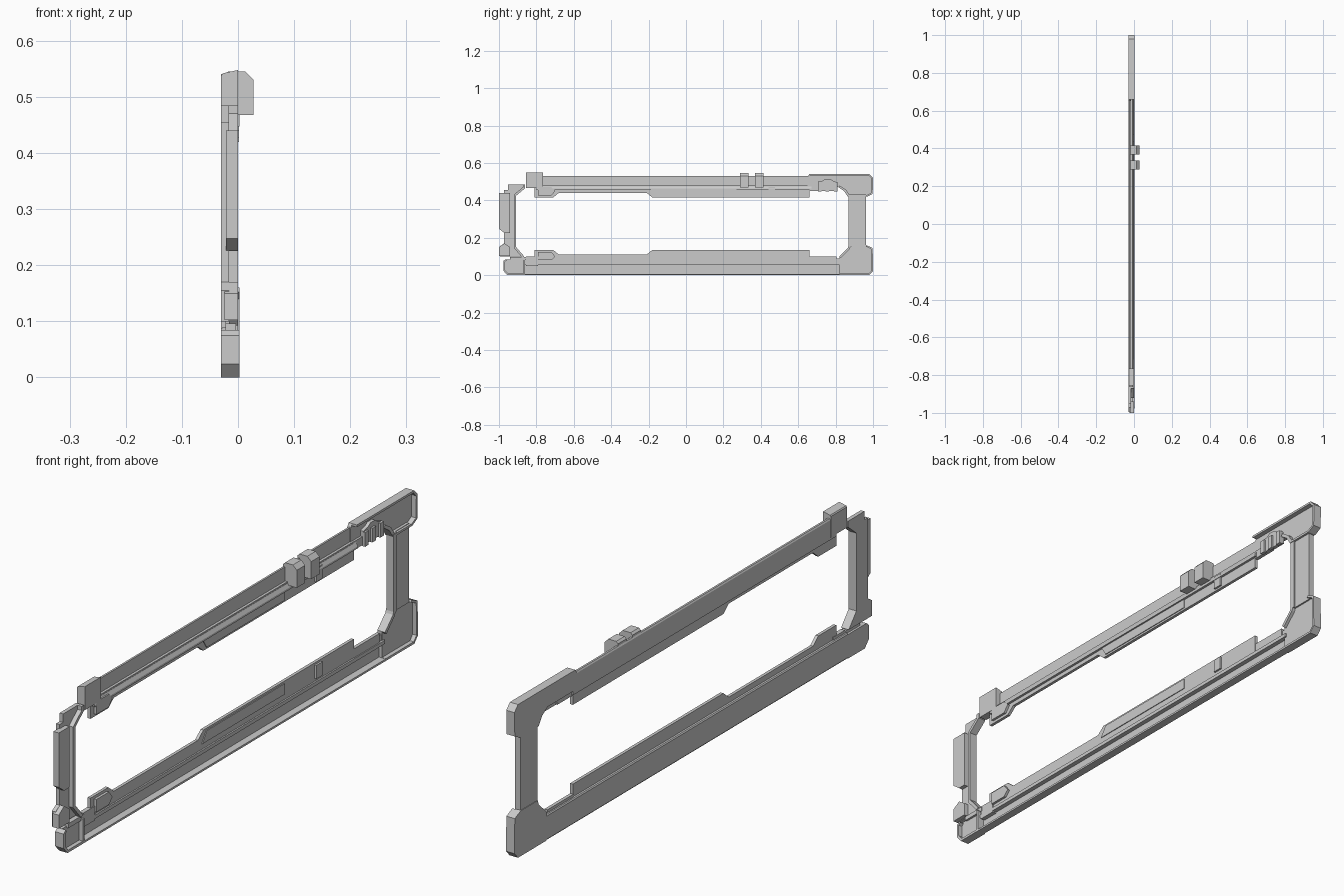
import bpy, bmesh
from mathutils import Vector

if "Cube" in bpy.data.objects:
    bpy.data.objects.remove(bpy.data.objects["Cube"])

def loft(name, a, b):
    bm = bmesh.new()
    va = [bm.verts.new(p) for p in a]
    vb = [bm.verts.new(p) for p in b]
    n = len(a)
    bm.faces.new(va)
    bm.faces.new(vb[::-1])
    for i in range(n):
        j = (i + 1) % n
        bm.faces.new((va[i], vb[i], vb[j], va[j]))
    bmesh.ops.recalc_face_normals(bm, faces=bm.faces)
    me = bpy.data.meshes.new(name)
    bm.to_mesh(me)
    bm.free()
    ob = bpy.data.objects.new(name, me)
    bpy.context.collection.objects.link(ob)
    return ob

def plate(name, yz, x0, x1):
    return loft(name, [(x0, y, z) for y, z in yz], [(x1, y, z) for y, z in yz])

def section(name, xz, y0, y1):
    return loft(name, [(x, y0, z) for x, z in xz], [(x, y1, z) for x, z in xz])

def box(name, x0, x1, y0, y1, z0, z1):
    return plate(name, [(y0, z0), (y1, z0), (y1, z1), (y0, z1)], x0, x1)

def rim(name, path, t, x0, x1):
    # raised lip of width t on the left side of an open path
    pts = [Vector(p) for p in path]
    inner = []
    for i, p in enumerate(pts):
        ns = []
        for a, b in ((i - 1, i), (i, i + 1)):
            if a >= 0 and b < len(pts):
                d = (pts[b] - pts[a]).normalized()
                ns.append(Vector((-d.y, d.x)))
        m = sum(ns, Vector((0, 0))).normalized()
        inner.append(p + m * t / m.dot(ns[0]))
    return plate(name, [tuple(p) for p in pts + inner[::-1]], x0, x1)

# bottom rail: channel with floor, wall and stepped shelf
section("bottom_rail", [(-.03, .004), (-.027, 0), (.003, 0), (.003, .007), (-.023, .007),
        (-.023, .055), (-.006, .055), (-.006, .068), (-.014, .068), (-.014, .09), (-.027, .09),
        (-.03, .086)], -.86, .83)
# top rail: thin wall with ledge along its lower edge
section("top_rail", [(-.028, .455), (0, .455), (0, .462), (-.008, .475), (-.018, .475),
        (-.018, .53), (-.025, .53), (-.028, .525)], -.80, .67)

# stepped inner strips, mirrored about the middle height
strip = [(-.81, .07), (.66, .07), (.66, .135), (-.18, .135), (-.21, .11), (-.68, .11),
         (-.71, .135), (-.81, .135)]
def flip(yz, up):
    return [(y, .55 - z if up else z) for y, z in yz]
for up, side in ((False, "bottom"), (True, "top")):
    plate(side + "_strip", flip(strip, up), -.02, -.009)
    plate(side + "_strip_panel", flip([(-.19, .09), (.27, .09), (.27, .128), (-.165, .128)], up), -.012, -.006)
    plate(side + "_strip_end_pad", flip([(-.79, .08), (-.72, .08), (-.70, .1), (-.72, .125), (-.79, .125)], up), -.012, 0)
    plate(side + "_strip_tab", flip([(.44, .08), (.475, .08), (.475, .128), (.44, .128)], up), -.012, -.002)
box("bottom_rail_step", -.022, -.01, .66, .805, .06, .1)
box("bottom_left_tab", -.022, -.006, -.855, -.79, .05, .1)
box("top_rail_step", -.022, -.008, .66, .75, .45, .48)

# right upper corner pan
upper = [(.65, .525), (.65, .47), (.815, .47), (.845, .45), (.865, .42), (.97, .42), (.998, .435),
         (1, .52), (.98, .541), (.66, .541)]
plate("upper_corner_back", upper, -.03, -.016)
rim("upper_corner_lip", [(.865, .42), (.97, .42), (.998, .435), (1, .52), (.98, .541), (.66, .541)], .008, -.016, .002)
rim("upper_corner_inner_lip", [(.815, .47), (.845, .45), (.865, .42)], .012, -.016, 0)

# right lower corner pan
lower = [(.82, 0), (.98, 0), (1, .022), (.998, .145), (.965, .16), (.87, .16), (.865, .145), (.82, .1)]
plate("lower_corner_back", lower, -.03, -.012)
rim("lower_corner_lip", lower[:5], .008, -.012, .003)
rim("lower_corner_inner_lip", lower[5:], .012, -.012, 0)

# right post
box("right_post", -.028, -.006, .868, .962, .15, .43)
box("right_post_inner_rib", -.028, 0, .868, .886, .15, .43)

# left post with notched outer edge
post = [(-.995, .1), (-.865, .1), (-.908, .15), (-.908, .425), (-.86, .465), (-.86, .485), (-.953, .485),
        (-.953, .455), (-.972, .455), (-.972, .17), (-.995, .155)]
plate("left_post", post, -.03, -.016)
rim("left_post_inner_lip", post[1:6], .012, -.016, 0)
plate("left_post_outer_block", [(-.97, .225), (-.94, .225), (-.94, .44), (-1, .44), (-1, .248)], -.021, 0)
plate("left_post_foot", [(-1, .102), (-.94, .102), (-.94, .15), (-.97, .17), (-1, .15)], -.024, 0)

# lower left end cap
cap = [(-.86, 0), (-.86, .085), (-.965, .085), (-.977, .075), (-.977, .024), (-.955, 0)]
plate("lower_end_cap", cap, -.03, -.012)
rim("lower_end_cap_lip", [cap[2], cap[3], cap[4], cap[5], cap[0], cap[1]], .009, -.012, .003)
box("lower_end_cap_key", -.022, -.004, -.94, -.85, .08, .096)

# upper left end cap with sloping top
section("upper_end_cap", [(-.03, .465), (0, .465), (0, .548), (-.027, .542), (-.03, .538)], -.855, -.765)

# paired clips over the top rail
for i, y in enumerate((.288, .368)):
    section(f"top_clip_{i + 1}", [(-.025, .50), (-.018, .468), (.028, .468), (.028, .53), (.013, .545),
            (-.018, .545), (-.025, .538)], y, y + .047)

# latch bracket below the upper corner
plate("latch_bracket", [(.705, .45), (.81, .45), (.81, .495), (.785, .505), (.77, .515), (.745, .515),
      (.73, .505), (.705, .5)], -.018, -.004)
for i, y in enumerate((.705, .745, .79)):
    box(f"latch_rib_{i + 1}", -.01, .003, y, y + .02, .447, .497)
